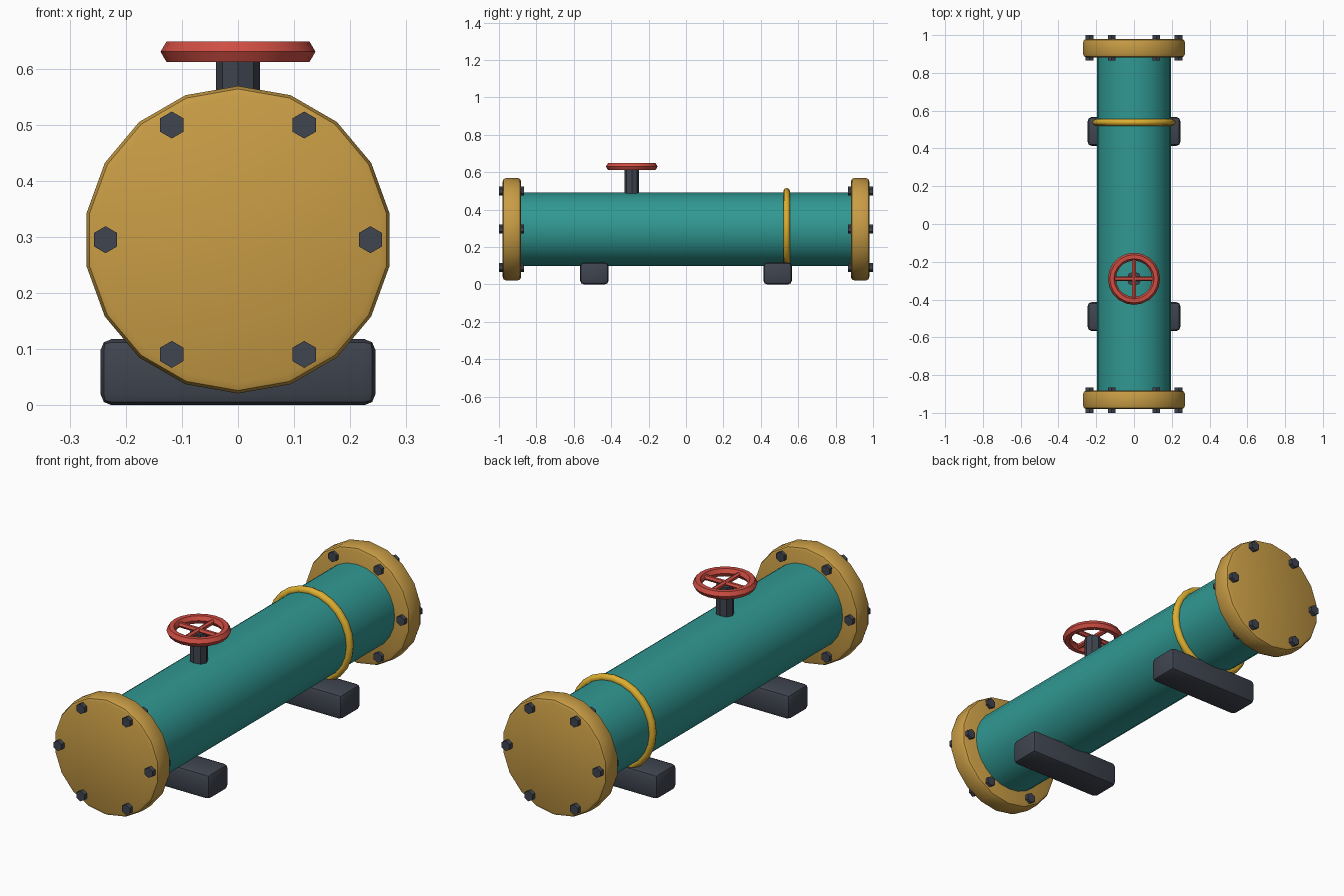
import bpy
from math import radians, cos, sin, pi

if "Cube" in bpy.data.objects:
    bpy.data.objects.remove(bpy.data.objects["Cube"], do_unlink=True)


def material(name, r, g, b):
    m = bpy.data.materials.new(name)
    m.use_nodes = True
    m.diffuse_color = (r, g, b, 1)
    bsdf = next(n for n in m.node_tree.nodes if n.type == "BSDF_PRINCIPLED")
    bsdf.inputs["Base Color"].default_value = (r, g, b, 1)
    bsdf.inputs["Roughness"].default_value = 0.6
    return m


TEAL = material("teal paint", 0.030, 0.315, 0.290)
BRASS = material("brass", 0.580, 0.335, 0.060)
YELLOW = material("yellow band", 0.720, 0.420, 0.030)
RED = material("red paint", 0.620, 0.075, 0.055)
DARK = material("dark steel", 0.050, 0.058, 0.078)

AXIS_Z = 0.295       # height of the pipe axis
VALVE_Y = -0.29      # position of the valve along the pipe
ALONG_Y = (radians(90), 0, 0)
ALONG_X = (0, radians(90), 0)


def finish(name, mat, smooth=None, bevel=0):
    ob = bpy.context.object
    ob.name = ob.data.name = name
    ob.data.materials.append(mat)
    if bevel:
        mod = ob.modifiers.new("bevel", "BEVEL")
        mod.width = bevel
        mod.segments = 2
        mod.limit_method = "ANGLE"
        mod.angle_limit = radians(40)
        bpy.ops.object.modifier_apply(modifier=mod.name)
    if smooth:
        bpy.ops.object.shade_smooth_by_angle(angle=radians(smooth))
    return ob


def cylinder(name, mat, sides, radius, depth, loc, rot=(0, 0, 0), **kw):
    bpy.ops.mesh.primitive_cylinder_add(
        vertices=sides, radius=radius, depth=depth, location=loc, rotation=rot)
    return finish(name, mat, **kw)


def torus(name, mat, major, minor, segments, sides, loc, rot=(0, 0, 0), **kw):
    bpy.ops.mesh.primitive_torus_add(
        major_radius=major, minor_radius=minor, major_segments=segments,
        minor_segments=sides, location=loc, rotation=rot)
    return finish(name, mat, **kw)


# Pipe and its band
cylinder("pipe", TEAL, 24, 0.196, 1.86, (0, 0, AXIS_Z), ALONG_Y, smooth=40)
torus("pipe_band", YELLOW, 0.203, 0.018, 24, 8, (0, 0.538, AXIS_Z), ALONG_Y, smooth=50)

for end, side in (("front", -1), ("back", 1)):
    # End flange with a ring of through bolts
    y = side * 0.931
    cylinder(end + "_flange", BRASS, 18, 0.274, 0.098, (0, y, AXIS_Z),
             ALONG_Y, smooth=35, bevel=0.018)
    for i in range(6):
        a = i * pi / 3
        cylinder(f"{end}_bolt_{i + 1}", DARK, 6, 0.024, 0.134,
                 (0.236 * cos(a), side * 0.933, AXIS_Z + 0.236 * sin(a)), ALONG_Y)

    # Support foot
    bpy.ops.mesh.primitive_cube_add(size=1, location=(0, side * 0.49, 0.059))
    foot = bpy.context.object
    foot.scale = (0.49, 0.152, 0.118)
    bpy.ops.object.transform_apply(location=False, rotation=False, scale=True)
    finish(end + "_foot", DARK, smooth=35, bevel=0.02)

# Valve stem and handwheel
cylinder("valve_stem", DARK, 8, 0.039, 0.17, (0, VALVE_Y, 0.54))
torus("handwheel_rim", RED, 0.117, 0.021, 20, 6, (0, VALVE_Y, 0.63), smooth=40)
cylinder("handwheel_spoke_across", RED, 6, 0.012, 0.22, (0, VALVE_Y, 0.63), ALONG_X)
cylinder("handwheel_spoke_along", RED, 6, 0.012, 0.22, (0, VALVE_Y, 0.63), ALONG_Y)
